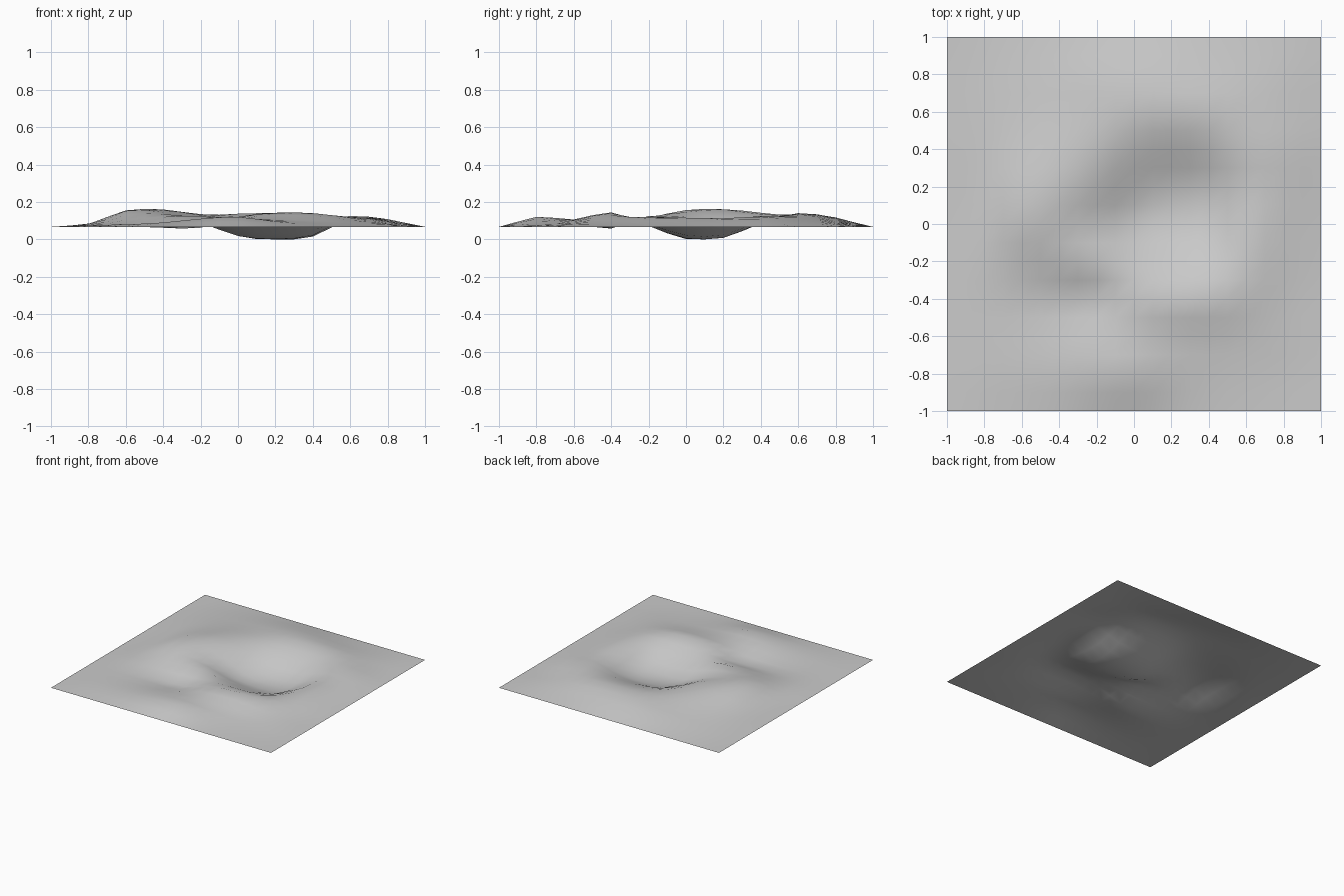
import bpy, bmesh

if "Cube" in bpy.data.objects:
    bpy.data.objects.remove(bpy.data.objects["Cube"])

EDGE = 0.067   # level of the flat outer border
STEP = 0.2     # spacing of the height profiles

# Height profiles in hundredths, south to north, each from x=-0.8 to x=0.8
PROFILES = [
    (7.5, 8, 9, 11, 12, 9.5, 8, 7.5, 7),
    (7.5, 7.5, 8, 9.5, 10.5, 10.5, 10, 9, 8),
    (7.5, 7, 6.2, 6.2, 12, 14.2, 14, 11.5, 8.5),
    (8.2, 10.5, 12, 12.5, 9.5, 7.2, 8, 12, 9.5),
    (8.2, 15.2, 14.5, 9, 1.8, 0.2, 2.2, 11.5, 10),
    (8.2, 14.8, 16, 12, 4, 0.8, 2.4, 10.5, 10.5),
    (8.4, 12, 14.2, 13.5, 10, 8.5, 9.5, 12.5, 10.8),
    (8.2, 10, 11.5, 12.5, 13.7, 14, 13.5, 11.5, 9),
    (7.5, 8.5, 9.5, 10.8, 11.7, 11.2, 10, 9, 8),
]


def control(i, j):
    """Height of a control point; the border is flat."""
    if 1 <= i <= 9 and 1 <= j <= 9:
        return PROFILES[j - 1][i - 1] / 100
    return EDGE


def spline(a, b, c, d, t):
    return b + 0.5 * t * (c - a + t * (2*a - 5*b + 4*c - d + t * (3*(b - c) + d - a)))


def height(x, y):
    u, v = (x + 1) / STEP, (y + 1) / STEP
    i, j = min(int(u + 1e-6), 9), min(int(v + 1e-6), 9)
    rows = [spline(*[control(i + k, j + r) for k in (-1, 0, 1, 2)], u - i)
            for r in (-1, 0, 1, 2)]
    return max(0.0, spline(*rows, v - j))


# Ground sheet: a regular grid displaced by the profiles
bm = bmesh.new()
bmesh.ops.create_grid(bm, x_segments=20, y_segments=20, size=1)
for v in bm.verts:
    border = max(abs(v.co.x), abs(v.co.y)) > 0.999
    v.co.z = EDGE if border else height(v.co.x, v.co.y)
for f in bm.faces:
    f.smooth = True

# Settle the lowest point of the hollow on the floor
low = min(v.co.z for v in bm.verts)
bmesh.ops.translate(bm, verts=bm.verts, vec=(0, 0, -low))

mesh = bpy.data.meshes.new("terrain")
bm.to_mesh(mesh)
bm.free()
terrain = bpy.data.objects.new("terrain", mesh)
bpy.context.collection.objects.link(terrain)
